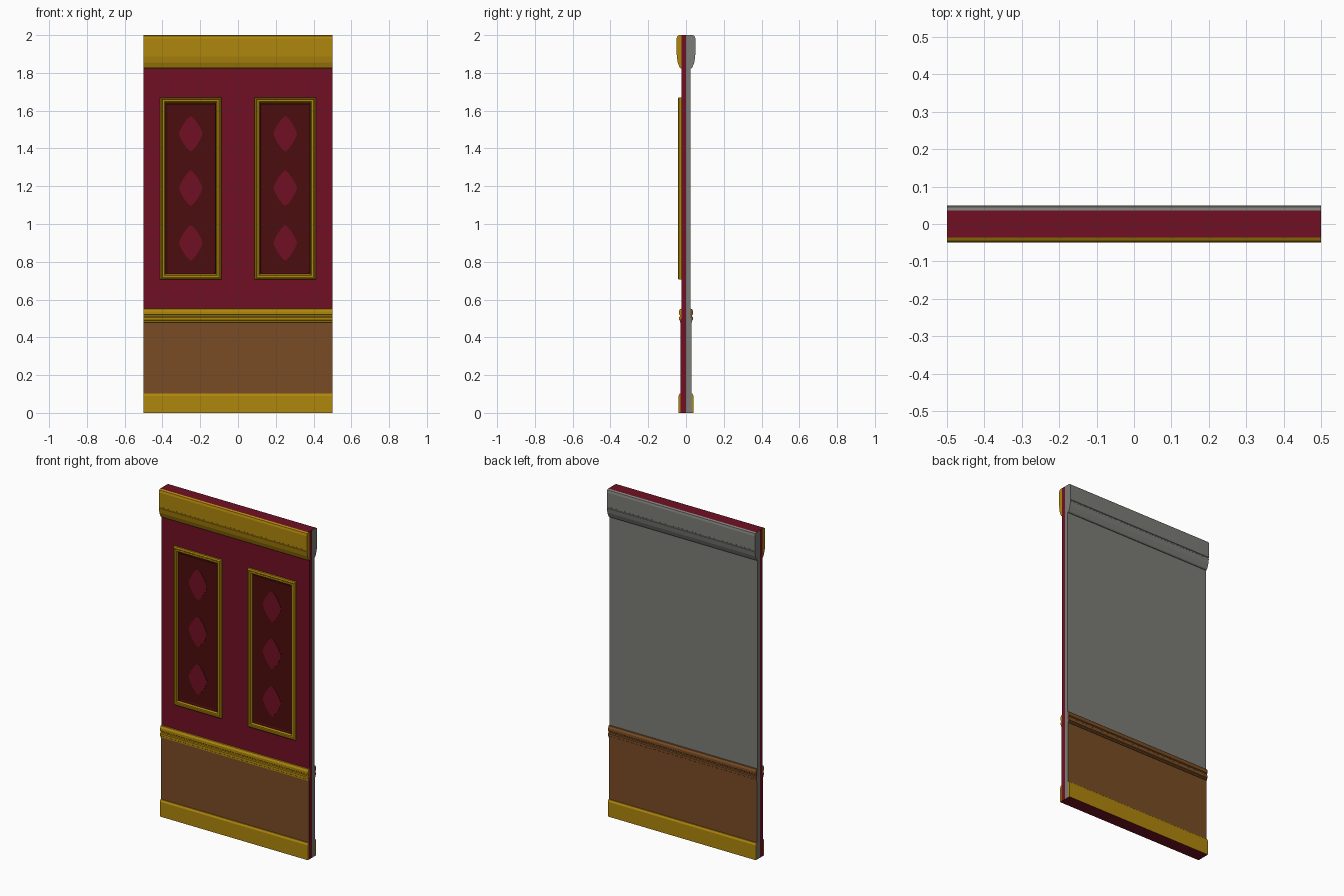
import bpy, bmesh, math

cube = bpy.data.objects.get("Cube")
if cube:
    bpy.data.objects.remove(cube, do_unlink=True)


def material(name, rgb):
    m = bpy.data.materials.new(name)
    m.use_nodes = True
    m.diffuse_color = (*rgb, 1)
    m.node_tree.nodes["Principled BSDF"].inputs["Base Color"].default_value = (*rgb, 1)
    return m


RED = material("crimson", (0.165, 0.005, 0.017))
DARK = material("dark red", (0.07, 0.004, 0.004))
GOLD = material("gold", (0.43, 0.24, 0.004))
BROWN = material("brown wood", (0.19, 0.072, 0.018))
GREY = material("grey plaster", (0.2, 0.2, 0.185))

HALF = 0.5      # half width of the wall
WALL = 0.024    # half thickness of the wall


def finish(name, bm, mats, rule=None):
    bmesh.ops.recalc_face_normals(bm, faces=bm.faces)
    bm.normal_update()
    if rule:
        for f in bm.faces:
            f.material_index = rule(f)
    mesh = bpy.data.meshes.new(name)
    bm.to_mesh(mesh)
    bm.free()
    for m in mats:
        mesh.materials.append(m)
    ob = bpy.data.objects.new(name, mesh)
    bpy.context.collection.objects.link(ob)
    return ob


def strip(name, profile, side, mats, rule=None):
    """Extrude a (depth, height) profile across the wall; side -1 is the front."""
    bm = bmesh.new()
    ends = [[bm.verts.new((x, side * d, z)) for d, z in profile] for x in (-HALF, HALF)]
    n = len(profile)
    for i in range(n):
        j = (i + 1) % n
        bm.faces.new((ends[0][i], ends[0][j], ends[1][j], ends[1][i]))
    for end in ends:
        bm.faces.new(end)
    return finish(name, bm, mats, rule)


def caps(f):
    # Top and bottom ends of the whole wall are crimson
    z = f.calc_center_median().z
    return 1 if abs(f.normal.z) > 0.9 and (z < 0.001 or z > 1.999) else 0


def slab_rule(f):
    # The lower outer face is wood, the rest is wall colour
    if abs(f.normal.y) > 0.9 and abs(f.calc_center_median().y) > 0.026:
        return 2
    return caps(f)


# Moulding profiles as (depth, height)
slab = [(0, 0), (0.028, 0), (0.028, 0.5), (WALL, 0.5), (WALL, 2), (0, 2)]
cornice = [(WALL, 2), (0.036, 2), (0.046, 1.995), (0.05, 1.982), (0.05, 1.896),
           (0.047, 1.894), (0.047, 1.888), (0.049, 1.886), (0.044, 1.856),
           (0.034, 1.83), (0.028, 1.824), (WALL, 1.824)]
rail = [(WALL, 0.552), (0.031, 0.55), (0.038, 0.538), (0.038, 0.522), (0.033, 0.518),
        (0.033, 0.51), (0.038, 0.506), (0.038, 0.492), (0.032, 0.488),
        (0.032, 0.48), (WALL, 0.478)]
base = [(WALL, 0), (0.04, 0), (0.04, 0.09), (0.034, 0.102), (WALL, 0.102)]

# Wall and mouldings, front and back
for word, side, wall, top, mid in (("front", -1, RED, GOLD, GOLD), ("back", 1, GREY, GREY, BROWN)):
    strip(word + "_wall", slab, side, [wall, RED, BROWN], slab_rule)
    strip(word + "_cornice", cornice, side, [top, RED], caps)
    strip(word + "_chair_rail", rail, side, [mid])
    strip(word + "_baseboard", base, side, [GOLD, RED], caps)


def rect_loft(name, cx, cz, hw, hh, rings, mat, close):
    """Nested rectangles, each given as (inset, depth)."""
    bm = bmesh.new()
    loops = [[bm.verts.new((cx + sx * (hw - i), -d, cz + sz * (hh - i)))
              for sx, sz in ((-1, -1), (1, -1), (1, 1), (-1, 1))] for i, d in rings]
    for a, b in zip(loops, loops[1:]):
        for i in range(4):
            j = (i + 1) % 4
            bm.faces.new((a[i], a[j], b[j], b[i]))
    if close:
        bm.faces.new(loops[-1])
    ob = finish(name, bm, [mat])
    return ob


def diamond(name, cx, cz):
    bm = bmesh.new()
    pts = []
    for k in range(24):
        a = math.tau * k / 24
        c, s = math.cos(a), math.sin(a)
        pts.append((cx + math.copysign(abs(c) ** 1.55, c) * 0.062,
                    cz + math.copysign(abs(s) ** 1.55, s) * 0.094))
    front = [bm.verts.new((x, -0.0305, z)) for x, z in pts]
    back = [bm.verts.new((x, -0.027, z)) for x, z in pts]
    bm.faces.new(front)
    for i in range(24):
        j = (i + 1) % 24
        bm.faces.new((front[i], front[j], back[j], back[i]))
    bm.faces.new(back)
    finish(name, bm, [RED])


# Framed panels with diamond inlays
frame = [(0, WALL), (0, 0.036), (0.006, 0.042), (0.01, 0.042), (0.013, 0.038),
         (0.023, 0.038), (0.026, 0.034), (0.03, 0.028)]
field = [(0.028, 0.026), (0.03, 0.031), (0.036, 0.031), (0.04, 0.0285)]
for word, cx in (("right", -0.25), ("left", 0.25)):
    rect_loft(word + "_panel_frame", cx, 1.188, 0.162, 0.483, frame, GOLD, False)
    rect_loft(word + "_panel_field", cx, 1.188, 0.162, 0.483, field, DARK, True)
    for k, cz in enumerate((0.9, 1.19, 1.478)):
        diamond(f"{word}_diamond_{k + 1}", cx, cz)
